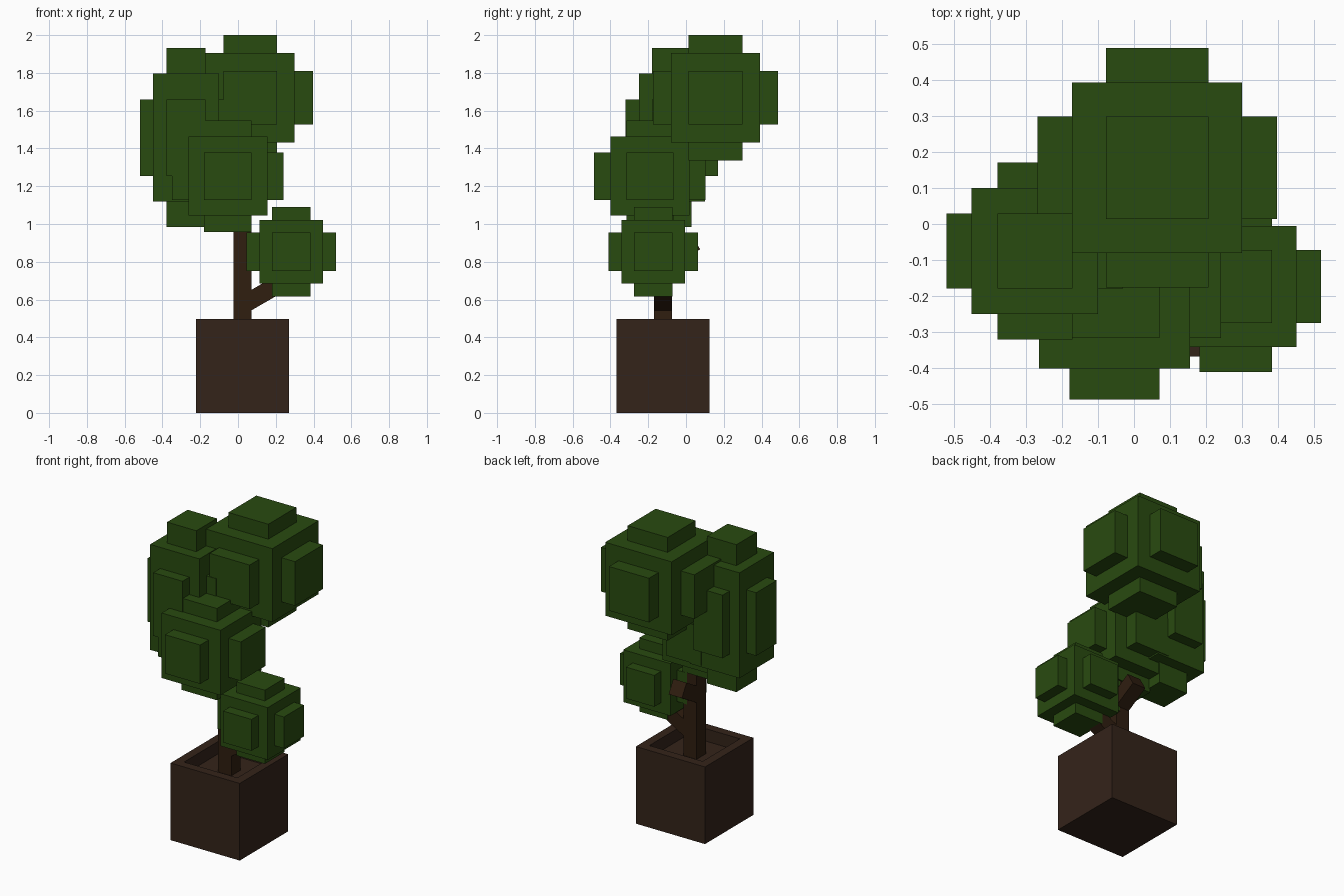
import bpy, bmesh
from math import radians
from mathutils import Matrix, Vector

if "Cube" in bpy.data.objects:
    bpy.data.objects.remove(bpy.data.objects["Cube"])


def material(name, rgb):
    m = bpy.data.materials.new(name)
    m.diffuse_color = (*rgb, 1)
    m.use_nodes = True
    m.node_tree.nodes["Principled BSDF"].inputs["Base Color"].default_value = m.diffuse_color
    return m


POT = material("pot_brown", (0.034, 0.017, 0.010))
BARK = material("bark", (0.029, 0.013, 0.005))
LEAF = material("leaf_green", (0.022, 0.070, 0.005))


def add_box(bm, centre, half, rot=Matrix()):
    size = Matrix.Diagonal((*[2 * h for h in half], 1))
    bmesh.ops.create_cube(bm, size=1, matrix=Matrix.Translation(centre) @ rot @ size)


def finish(bm, name, mat):
    me = bpy.data.meshes.new(name)
    bm.to_mesh(me)
    bm.free()
    me.materials.append(mat)
    ob = bpy.data.objects.new(name, me)
    bpy.context.collection.objects.link(ob)
    return ob


TX, TY = 0.024, -0.122   # pot and trunk axis

# Square pot with a thick rim and sunken soil
bm = bmesh.new()
add_box(bm, (TX, TY, 0.248), (0.246, 0.246, 0.248))
top = max(bm.faces, key=lambda f: f.calc_center_median().z)
bmesh.ops.inset_region(bm, faces=[top], thickness=0.08)
bottom = bmesh.ops.extrude_discrete_faces(bm, faces=[top])["faces"][0]
bmesh.ops.translate(bm, verts=bottom.verts, vec=(0, 0, -0.08))
finish(bm, "pot", POT)

# Trunk
bm = bmesh.new()
add_box(bm, (TX, TY, 0.78), (0.047, 0.047, 0.37))
finish(bm, "trunk", BARK)


# Branches rise 30 degrees from the trunk
def branch(name, z, turn, length=0.2):
    rot = Matrix.Rotation(radians(turn), 4, 'Z') @ Matrix.Rotation(radians(-30), 4, 'Y')
    along = rot @ Vector((length / 2, 0, 0))
    bm = bmesh.new()
    add_box(bm, Vector((TX, TY, z)) + along, (length / 2, 0.047, 0.047), rot)
    finish(bm, name, BARK)


branch("right_branch", 0.57, 0, 0.28)
branch("back_branch", 0.807, 90)


# Leaf clump: a core block with a raised panel on every side
def clump(name, centre, core, panel, reach):
    bm = bmesh.new()
    add_box(bm, centre, core)
    for axis in range(3):
        half = list(panel)
        half[axis] = reach[axis]
        add_box(bm, centre, half)
    finish(bm, name, LEAF)


def cube(s):
    return (s, s, s)


clump("top_leaves", (0.064, 0.156, 1.668), cube(0.236), cube(0.142), cube(0.332))
clump("left_leaves", (-0.275, -0.075, 1.457),
      (0.175, 0.175, 0.339), (0.104, 0.104, 0.203), (0.245, 0.245, 0.474))
clump("front_leaves", (-0.054, -0.191, 1.253), cube(0.209), cube(0.125), cube(0.295))
clump("lower_leaves", (0.282, -0.173, 0.853), cube(0.168), cube(0.101), cube(0.237))
